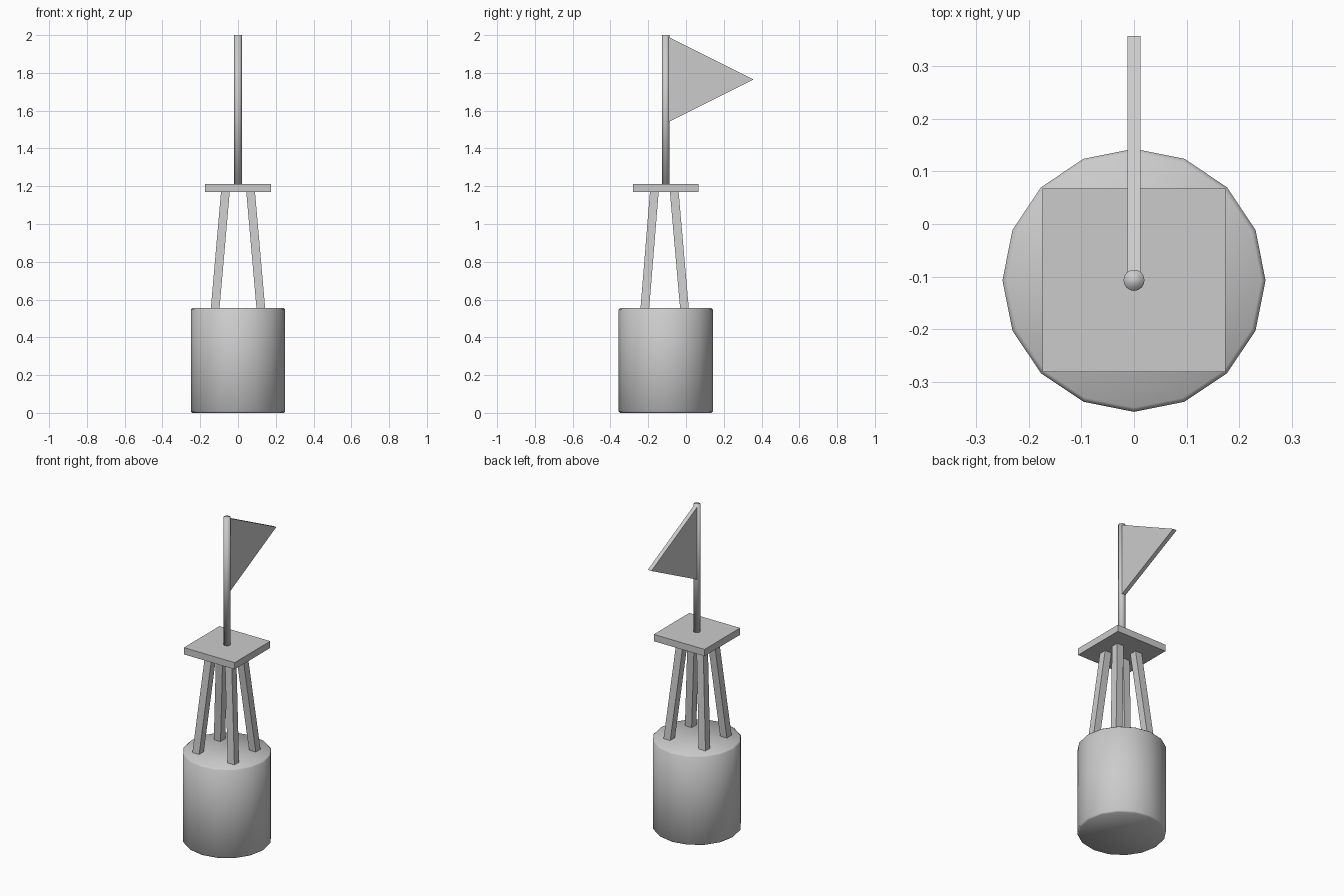
import bpy, bmesh

if "Cube" in bpy.data.objects:
    bpy.data.objects.remove(bpy.data.objects["Cube"])

CY = -0.107  # shared centre line of the buoy


def make_mesh(name, verts, faces):
    me = bpy.data.meshes.new(name)
    me.from_pydata(verts, [], faces)
    bm = bmesh.new()
    bm.from_mesh(me)
    bmesh.ops.recalc_face_normals(bm, faces=bm.faces)
    bm.to_mesh(me)
    bm.free()
    ob = bpy.data.objects.new(name, me)
    bpy.context.collection.objects.link(ob)
    return ob


def loft(name, bottom, top):
    """Closed solid between two matching outlines."""
    n = len(bottom)
    sides = [(i, (i + 1) % n, n + (i + 1) % n, n + i) for i in range(n)]
    caps = [tuple(range(n)), tuple(range(n, 2 * n))]
    return make_mesh(name, bottom + top, sides + caps)


def square(x, y, z, half):
    return [(x + sx * half, y + sy * half, z)
            for sx, sy in ((-1, -1), (1, -1), (1, 1), (-1, 1))]


def cylinder(name, radius, z0, z1, sides):
    bpy.ops.mesh.primitive_cylinder_add(
        vertices=sides, radius=radius, depth=z1 - z0,
        location=(0, CY, (z0 + z1) / 2))
    ob = bpy.context.object
    ob.name = name
    bpy.ops.object.shade_smooth()
    return ob


# Float drum with a narrow softened rim
drum = cylinder("float_drum", 0.25, 0.0, 0.555, 16)
bevel = drum.modifiers.new("rim", "BEVEL")
bevel.width = 0.008
bevel.segments = 1
bevel.limit_method = 'ANGLE'
bevel.angle_limit = 1.0

# Four square legs leaning inward
for sx, side in ((-1, "left"), (1, "right")):
    for sy, end in ((-1, "front"), (1, "back")):
        loft(f"{end}_{side}_leg",
             square(sx * 0.122, CY - 0.006 + sy * 0.106, 0.54, 0.023),
             square(sx * 0.066, CY - 0.008 + sy * 0.052, 1.18, 0.023))

# Square platform
loft("platform", square(0, CY, 1.17, 0.174), square(0, CY, 1.212, 0.174))

# Flag pole
cylinder("flag_pole", 0.02, 1.20, 2.0, 16)

# Triangular pennant
outline = [(-0.093, 1.54), (0.357, 1.765), (-0.093, 1.99)]
loft("pennant", [(-0.0125, y, z) for y, z in outline],
     [(0.0125, y, z) for y, z in outline])
